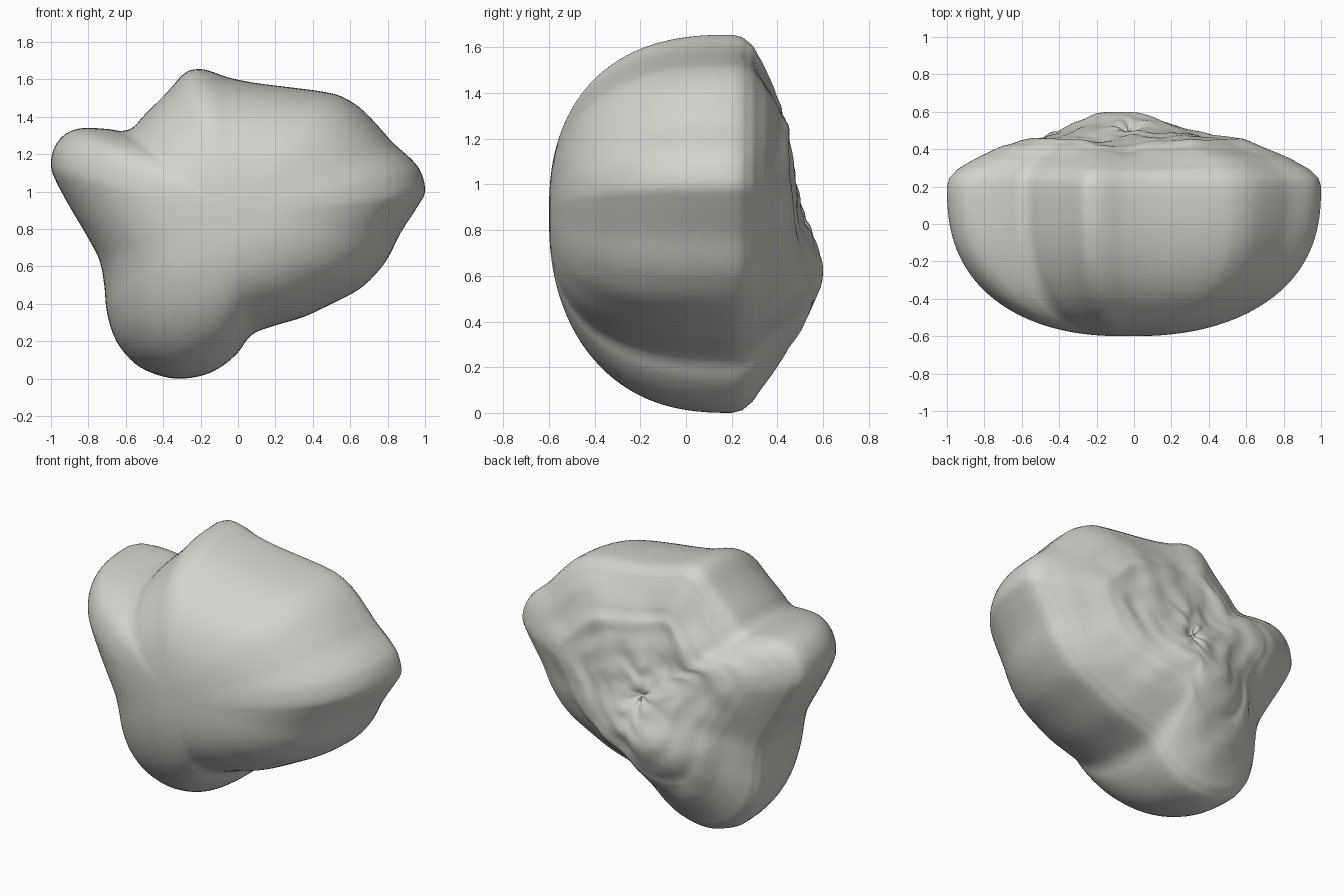
import bpy, bmesh, math
from mathutils import Vector, noise

if "Cube" in bpy.data.objects:
    bpy.data.objects.remove(bpy.data.objects["Cube"])

CX, CZ = -0.03, 0.87          # axis of the dome in the front view

# Lobed outline in the front view (x, z), at the widest depth
OUTLINE = [(1, 1.0), (.98, 1.1), (.93, 1.17), (.83, 1.26), (.75, 1.35), (.65, 1.45),
           (.55, 1.51), (.45, 1.535), (.3, 1.555), (.1, 1.58), (-.05, 1.61), (-.15, 1.645),
           (-.22, 1.655), (-.29, 1.63), (-.38, 1.53), (-.5, 1.41), (-.56, 1.345),
           (-.62, 1.325), (-.7, 1.335), (-.83, 1.34), (-.92, 1.31), (-.98, 1.24),
           (-1, 1.15), (-.98, 1.07), (-.9, .92), (-.8, .75), (-.74, .63), (-.715, .5),
           (-.7, .35), (-.65, .2), (-.55, .08), (-.43, .02), (-.31, .0), (-.18, .02),
           (-.08, .07), (0, .14), (.05, .21), (.1, .25), (.2, .285), (.35, .33),
           (.5, .4), (.65, .48), (.75, .575), (.81, .66), (.87, .78), (.96, .92)]

# Back section: (scale of outline, depth)
BACK = [(1, .2), (.988, .245), (.94, .295), (.85, .345), (.7, .415), (.6, .45),
        (.45, .462), (.25, .47), (0, .48)]


def smooth_loop(pts, n):
    """Closed Catmull-Rom curve through the points."""
    out = []
    for i in range(len(pts)):
        a, b, c, d = (Vector(pts[(i + k) % len(pts)]) for k in (-1, 0, 1, 2))
        for j in range(n):
            t = j / n
            out.append(.5 * (2 * b + (c - a) * t + (2 * a - 5 * b + 4 * c - d) * t * t
                             + (3 * b - a - 3 * c + d) * t ** 3))
    return out


def back_depth(s):
    for (s0, y0), (s1, y1) in zip(BACK, BACK[1:]):
        if s >= s1:
            return y0 + (y1 - y0) * (s0 - s) / (s0 - s1)
    return BACK[-1][1]


def bump(x, z, px, pz, rx, rz):
    return math.exp(-((x - px) / rx) ** 2 - ((z - pz) / rz) ** 2)


def back_relief(x, z, s):
    """Swellings, pinch and wrinkles of the rough back."""
    fade = min(1, max(0, (1 - s) / .35))
    y = .13 * bump(x, z, -.06, .6, .36, .26)
    y -= .045 * bump(x, z, -.05, 1.38, .3, .2)
    y -= .04 * bump(x, z, CX, CZ, .05, .05) + .03 * bump(x, z, -.2, 1.05, .12, .08)
    ang = math.atan2(z - CZ, x - CX)
    y += .016 * noise.noise(Vector((math.cos(ang) * 1.6, math.sin(ang) * 1.6, s * 8)))
    y += .012 * noise.noise(Vector((x * 6, z * 6, 3)))
    return y * fade


loop = smooth_loop(OUTLINE, 4)
N = len(loop)
bm = bmesh.new()


def front_ring(s):
    """Ring of the dome: the lobes fade into an ellipse towards the pole."""
    depth = .2 - .8 * (1 - s ** 2.5) ** (1 / 2.5)
    w = s ** .9
    vs = []
    for p in loop:
        d = Vector((p.x - CX, p.y - CZ))
        a = math.atan2(d.y, d.x)
        r = 1 / math.hypot(math.cos(a) / .88, math.sin(a) / .74)
        q = (d * w + d.normalized() * r * (1 - w)) * s
        vs.append(bm.verts.new((CX + q.x, depth, CZ + q.y)))
    return vs


def back_ring(s):
    vs = []
    for p in loop:
        x, z = CX + (p.x - CX) * s, CZ + (p.y - CZ) * s
        vs.append(bm.verts.new((x, back_depth(s) + back_relief(x, z, s), z)))
    return vs


# Rings from the front pole, over the rim, to the back pole
FR, BK = 40, 60
rings = [front_ring(math.sin(math.pi / 2 * i / FR)) for i in range(1, FR + 1)]
rings += [back_ring(1 - (i / BK) ** 1.25) for i in range(1, BK)]

for r0, r1 in zip(rings, rings[1:]):
    for k in range(N):
        m = (k + 1) % N
        bm.faces.new((r0[k], r0[m], r1[m], r1[k]))
front = bm.verts.new((CX, -.6, CZ))
back = bm.verts.new((CX, back_depth(0) + back_relief(CX, CZ, 0), CZ))
for k in range(N):
    m = (k + 1) % N
    bm.faces.new((front, rings[0][m], rings[0][k]))
    bm.faces.new((back, rings[-1][k], rings[-1][m]))
bmesh.ops.recalc_face_normals(bm, faces=bm.faces)
for f in bm.faces:
    f.smooth = True

mesh = bpy.data.meshes.new("boulder")
bm.to_mesh(mesh)
bm.free()
stone = bpy.data.materials.new("warm grey stone")
stone.diffuse_color = (.66, .66, .62, 1)
stone.use_nodes = True
stone.node_tree.nodes["Principled BSDF"].inputs["Base Color"].default_value = stone.diffuse_color
mesh.materials.append(stone)
boulder = bpy.data.objects.new("boulder", mesh)
bpy.context.collection.objects.link(boulder)
